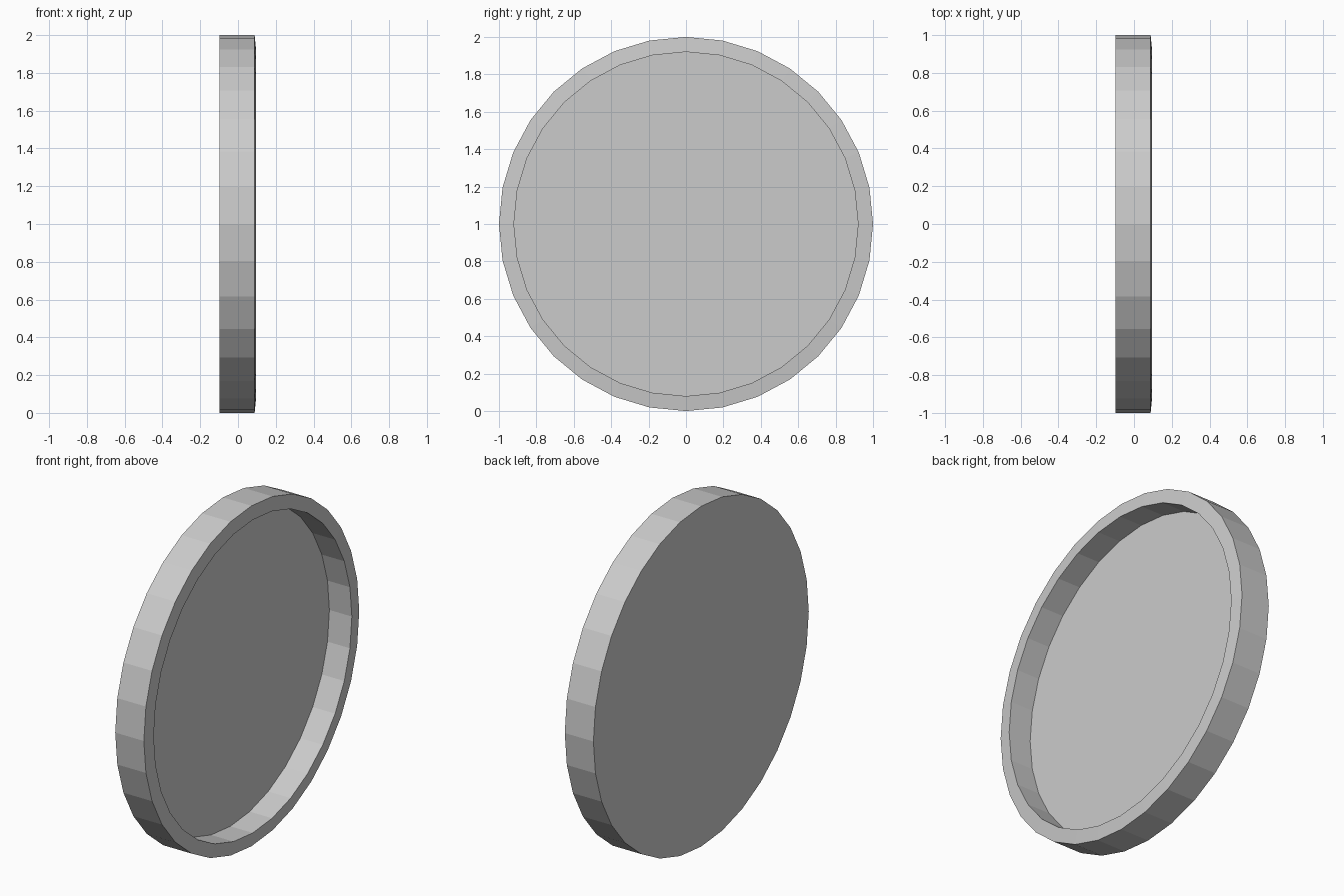
import bpy, bmesh
from math import sin, cos, tau

if "Cube" in bpy.data.objects:
    bpy.data.objects.remove(bpy.data.objects["Cube"])

SIDES = 32
# Half profile (x along the axis, radius): back edge, outer rim, inner lip, recess floor
PROFILE = [(-0.098, 1.0), (0.088, 1.0), (0.096, 0.92), (-0.05, 0.92)]

bm = bmesh.new()
rings = [[bm.verts.new((x, r * cos(tau * i / SIDES), 1 + r * sin(tau * i / SIDES)))
          for i in range(SIDES)] for x, r in PROFILE]

# Outer wall, rim face and inner wall
for a, b in zip(rings, rings[1:]):
    for i in range(SIDES):
        j = (i + 1) % SIDES
        bm.faces.new((a[i], a[j], b[j], b[i]))

# Back disc and recessed floor
bm.faces.new(rings[0])
bm.faces.new(rings[-1])
bmesh.ops.recalc_face_normals(bm, faces=bm.faces)

mesh = bpy.data.meshes.new("round_tray")
bm.to_mesh(mesh)
bm.free()
bpy.context.collection.objects.link(bpy.data.objects.new("round_tray", mesh))
